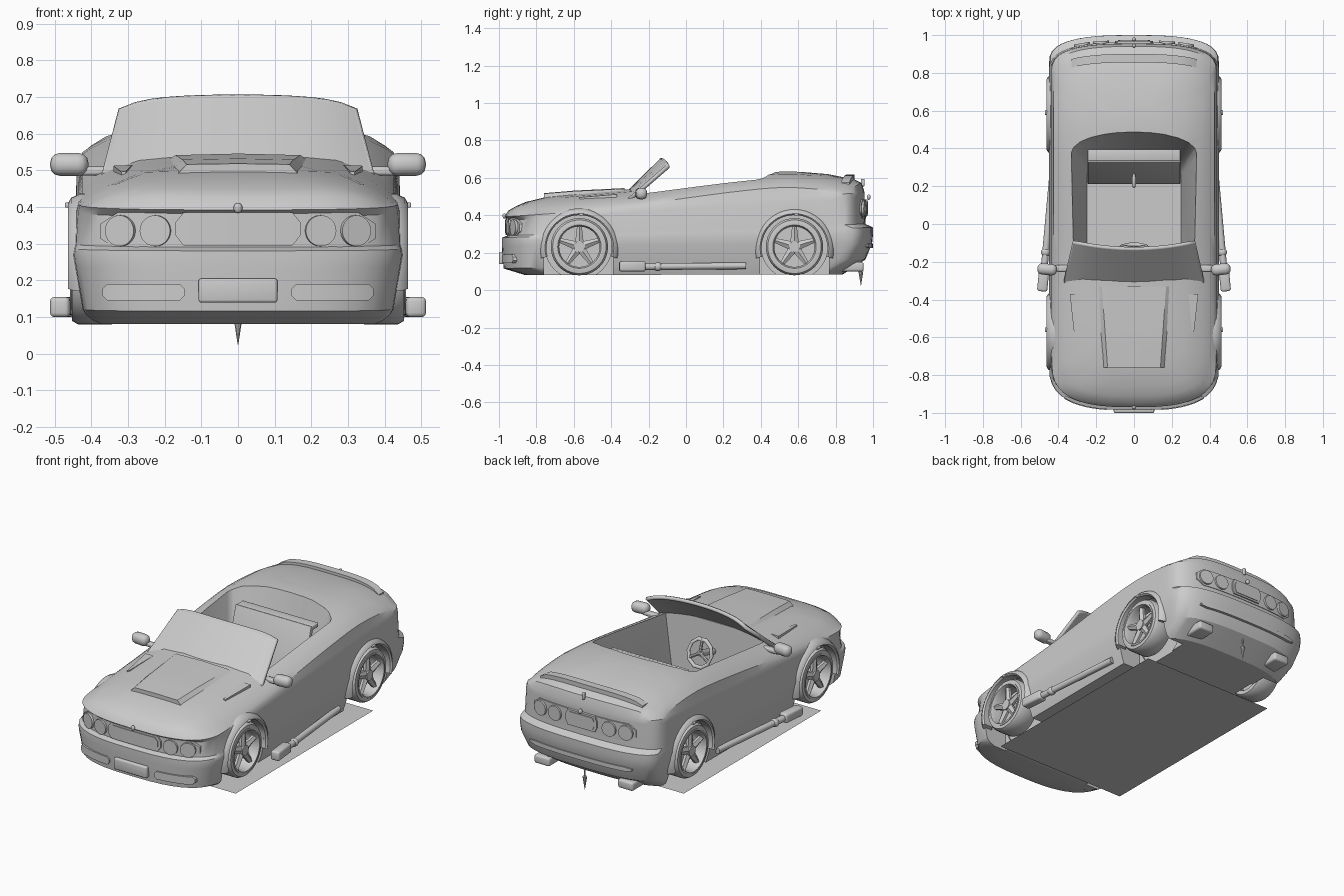
import bpy, bmesh
from math import sin, cos, pi, radians
from mathutils import Vector, Matrix

if "Cube" in bpy.data.objects:
    bpy.data.objects.remove(bpy.data.objects["Cube"])

grey = bpy.data.materials.new("plain_grey")
grey.use_nodes = True
grey.diffuse_color = (0.6, 0.6, 0.6, 1)
grey.node_tree.nodes["Principled BSDF"].inputs["Base Color"].default_value = (0.6, 0.6, 0.6, 1)


def finish(name, bm, angle=35):
    bmesh.ops.recalc_face_normals(bm, faces=bm.faces)
    me = bpy.data.meshes.new(name)
    bm.to_mesh(me)
    bm.free()
    ob = bpy.data.objects.new(name, me)
    me.materials.append(grey)
    bpy.context.scene.collection.objects.link(ob)
    shade(ob, angle)
    return ob


def shade(ob, angle):
    bpy.ops.object.select_all(action='DESELECT')
    ob.select_set(True)
    bpy.context.view_layer.objects.active = ob
    bpy.ops.object.shade_smooth_by_angle(angle=radians(angle))


def loft(name, rings, closed=False, angle=35):
    """Skin a list of equal point loops."""
    bm = bmesh.new()
    rows = [[bm.verts.new(p) for p in r] for r in rings]
    n = len(rows[0])
    pairs = list(zip(rows, rows[1:])) + ([(rows[-1], rows[0])] if closed else [])
    for a, b in pairs:
        for i in range(n):
            j = (i + 1) % n
            bm.faces.new((a[i], a[j], b[j], b[i]))
    if not closed:
        bm.faces.new(rows[0])
        bm.faces.new(rows[-1])
    return finish(name, bm, angle)


def box(name, loc, size, rot=(0, 0, 0), bevel=0.0):
    bm = bmesh.new()
    bmesh.ops.create_cube(bm, size=1, matrix=Matrix.Diagonal((*size, 1)))
    if bevel:
        bmesh.ops.bevel(bm, geom=bm.edges[:], offset=bevel, segments=3, affect='EDGES', profile=0.5)
    ob = finish(name, bm)
    ob.location, ob.rotation_euler = loc, rot
    return ob


def rod(name, a, b, r1, r2=None, sides=20):
    a, b = Vector(a), Vector(b)
    bm = bmesh.new()
    bmesh.ops.create_cone(bm, cap_ends=True, segments=sides, radius1=r1,
                          radius2=r1 if r2 is None else r2, depth=(b - a).length)
    ob = finish(name, bm)
    ob.location = (a + b) / 2
    ob.rotation_euler = (b - a).to_track_quat('Z', 'Y').to_euler()
    return ob


def ball(name, loc, size):
    bm = bmesh.new()
    bmesh.ops.create_uvsphere(bm, u_segments=20, v_segments=12, radius=1, matrix=Matrix.Diagonal((*size, 1)))
    finish(name, bm).location = loc


# Body surface rules: centre line height, crown across, rounded plan corners
TOP = [(-1, .39), (-.95, .425), (-.88, .465), (-.77, .495), (-.6, .515), (-.3, .54), (-.2, .55), (0, .578),
       (.2, .605), (.4, .628), (.55, .637), (.75, .622), (.9, .592), (1, .54)]
FRONT, REAR = .24, .15


def top(x, y):
    for (a, p), (b, q) in zip(TOP, TOP[1:]):
        if y <= b:
            return p + (q - p) * (y - a) / (b - a) - .09 * (abs(x) / .43) ** 4


def bow(x, deep):
    return deep * (1 - (1 - min(1, abs(x) / .45) ** 2.8) ** (1 / 2.8))


def plan(w, yf, yr, zf=None, zr=None):
    """One loop around the car, starting at the nose centre."""
    k, e = min(1, w / .42), 2 / 2.8
    y0, y1 = yf + FRONT * k, yr - REAR * k
    ang = [pi / 2 * i / 10 for i in range(11)]
    half = [(w * sin(a) ** e, y0 - FRONT * k * max(0, cos(a)) ** e) for a in ang]
    half += [(w, y0 + (y1 - y0) * i / 16) for i in range(1, 16)]
    half += [(w * sin(a) ** e, y1 + REAR * k * max(0, cos(a)) ** e) for a in reversed(ang)]
    pts = half + [(-x, y) for x, y in half[-2:0:-1]]
    return [(x, y, top(x, y) if zf is None else zf + (zr - zf) * (y + 1) / 2) for x, y in pts]


levels = [(.405, -.86, .84, .08, .085), (.425, -.975, .96, .115, .165), (.445, -.985, .995, .235, .25),
          (.45, -.985, 1.0, .265, .30), (.447, -.985, 1.0, .28, .335), (.445, -.955, .96, .29, .355),
          (.44, -.945, .955, .37, .5), (.435, -.97, .955, .39, .525), (.425, -.95, .94), (.40, -.91, .90),
          (.36, -.86, .84), (.27, -.75, .76), (.14, -.55, .62)]
bm = bmesh.new()
rows = [[bm.verts.new(p) for p in plan(*lv)] for lv in levels]
n = len(rows[0])
for a, b in zip(rows, rows[1:]):
    for i in range(n):
        j = (i + 1) % n
        bm.faces.new((a[i], a[j], b[j], b[i]))
for r in (rows[0], rows[-1]):
    for i in range(n // 2):
        q = (r[i], r[i + 1], r[(n - i - 1) % n], r[(n - i) % n])
        bm.faces.new(list(dict.fromkeys(q)))
body = finish("body_shell", bm)


# Openings: tapered cockpit and four wheel wells
def opening(w, yf, yr, z):
    back = [(w * cos(a), yr - .1 + .1 * sin(a), z) for a in (pi * i / 12 for i in range(13))]
    return [(-w, yf, z), (w, yf, z)] + back


cutters = [loft("cockpit_cutter", [opening(.25, -.24, .36, .14), opening(.355, -.28, .51, .72)])]
for y in (-.575, .58):
    for s in (-1, 1):
        cutters.append(rod("well_cutter", (s * .28, y, .235), (s * .6, y, .235), .178, sides=40))
        cutters.append(box("well_base_cutter", (s * .44, y, .12), (.3, .37, .22)))
bpy.context.view_layer.update()
for c in cutters:
    m = body.modifiers.new("cut", 'BOOLEAN')
    m.object, m.operation, m.solver = c, 'DIFFERENCE', 'EXACT'
dg = bpy.context.evaluated_depsgraph_get()
cut = bpy.data.meshes.new_from_object(body.evaluated_get(dg))
body.modifiers.clear()
body.data = cut
for c in cutters:
    bpy.data.objects.remove(c)
shade(body, 30)

# Flat sheet on the ground beneath the car
bm = bmesh.new()
bmesh.ops.create_grid(bm, x_segments=1, y_segments=1, size=1, matrix=Matrix.Diagonal((.43, .635, 1, 1)))
finish("ground_sheet", bm)


# Panels that follow the bowed nose and tail
def panel(name, x0, x1, z0, z1, y, depth, crown=0):
    s, deep = (1, REAR) if y > 0 else (-1, FRONT)
    rings = []
    for i in range(17):
        x = x0 + (x1 - x0) * i / 16
        ya = y - s * bow(x, deep)
        d = crown * (abs(x) / .43) ** 4
        pinch = .3 * (z1 - z0) * (i in (0, 16))
        rings.append([(x, ya, z0 - d + pinch), (x, ya, z1 - d - pinch),
                      (x, ya - s * depth, z1 - d - pinch), (x, ya - s * depth, z0 - d + pinch)])
    return loft(name, rings)


for tag, s, y, z, deep, lamps, wide, mid in (("front", -1, .956, .335, FRONT, (.225, .32), .375, .17),
                                             ("rear", 1, .962, .435, REAR, (.175, .275), .33, .1)):
    panel(tag + "_light_surround", -wide, wide, z - .052, z + .05, s * y, .03)
    panel(tag + "_centre_grille", -mid, mid, z - .04, z + .05, s * (y + .008), .03)
    panel(tag + "_grille_mesh", .015 - mid, mid - .015, z - .03, z + .04, s * (y + .012), .03)
    for x in [k * v for v in lamps for k in (-1, 1)]:
        out = Vector(((bow(x + .01, deep) - bow(x - .01, deep)) / .02, s, 0)).normalized()
        c = Vector((x, s * (y - bow(x, deep)), z))
        rod(tag + "_lamp", c - out * .03, c + out * .01, .044, .042, 28)
    ball(tag + "_badge", (0, s * (y + .015), z + .062), (.012, .01, .014))
for s in (-1, 1):
    panel("fog_lamp", s * .145, s * .37, .145, .19, -.988, .03)
box("front_number_plate", (0, -.985, .172), (.215, .03, .066), bevel=.008)
panel("rear_bumper_slot", -.33, .33, .225, .25, 1.0, .03)
panel("rear_spoiler", -.33, .33, .585, .617, .9, .045, .09)

# Bonnet scoop, open at the front, and vents
sections = []
for i in range(9):
    y = -.76 + .43 * i / 8
    w, rise = .17 + .03 * i / 8, .022 - .014 * i / 8
    sections.append([(-w, y, top(w, y) - .01), (-w + .03, y, top(w, y) + rise), (0, y, top(0, y) + rise),
                     (w - .03, y, top(w, y) + rise), (w, y, top(w, y) - .01)])
loft("bonnet_scoop", sections, angle=15)
for s in (-1, 1):
    loft("bonnet_vent", [[(s * (.315 + .012 * t - dx * (.3 + t)), -.57 + .2 * t, top(.315, -.57 + .2 * t) + dz)
                          for dx, dz in ((-.01, -.015), (.03, -.015), (.03, .006), (-.01, .004))]
                         for t in (i / 6 for i in range(7))])


# Windscreen with frame rail
def screen(t, h):
    x = t * (.365 - .048 * h)
    y = -.325 + .015 * t * t + h * (.185 + .02 * t * t)
    z = .52 - .03 * t * t + h * (.182 + .015 * t * t - .02 * t ** 6)
    return Vector((x, y, z))


ts = [i / 8 - 1 for i in range(17)]
off = Vector((0, .014, -.014))
loft("windscreen_glass", [[screen(t, 0), screen(t, 1), screen(t, 1) + off, screen(t, 0) + off] for t in ts])
rail = [screen(t, 0) for t in ts] + [screen(t, 1) for t in reversed(ts)]
cu = bpy.data.curves.new("windscreen_frame", 'CURVE')
cu.dimensions, cu.bevel_depth, cu.bevel_resolution = '3D', .012, 1
sp = cu.splines.new('POLY')
sp.points.add(len(rail) - 1)
sp.use_cyclic_u = True
for p, v in zip(sp.points, rail):
    p.co = (*(v + off / 2), 1)
cu.materials.append(grey)
bpy.context.scene.collection.objects.link(bpy.data.objects.new("windscreen_frame", cu))

# Interior
box("bench_seat_back", (0, .28, .365), (.49, .025, .4), (radians(-17), 0, 0), .004)
box("bench_headrest", (0, .365, .545), (.49, .06, .025), bevel=.005)
hub = Vector((0, -.13, .415))
rim = []
for a in (2 * pi * i / 10 for i in range(10)):
    rim.append([hub + Vector(((.075 + .01 * cos(b)) * cos(a), -.3 * (.075 + .01 * cos(b)) * sin(a) - .01 * sin(b),
                              (.075 + .01 * cos(b)) * sin(a))) for b in (2 * pi * k / 8 for k in range(8))])
loft("steering_wheel", rim, closed=True, angle=60)
for k in range(3):
    a = pi / 2 + 2 * pi * k / 3
    rod("steering_spoke", hub, hub + Vector((.075 * cos(a), -.022 * sin(a), .075 * sin(a))), .009, sides=8)
rod("steering_column", hub, (0, -.25, .38), .018, sides=12)
rod("gear_lever", (0, .2, .14), (0, .23, .36), .008, sides=10)
ball("gear_knob", (0, .23, .36), (.011, .04, .012))


# Wheels: lathed tyre, rim, five tapered spokes, arch flare
def lathe_x(name, prof, y, z, s, a0=0, a1=2 * pi, steps=40):
    full = a1 - a0 > 6
    angs = [a0 + (a1 - a0) * i / steps for i in range(steps + (not full))]
    return loft(name, [[(s * x, y + r * cos(a), z + r * sin(a)) for x, r in prof] for a in angs], closed=full)


for end, y in (("front", -.57), ("rear", .58)):
    for s in (-1, 1):
        z = .232
        lathe_x(end + "_tyre", [(.33, .12), (.33, .143), (.345, .153), (.435, .153), (.452, .143),
                                (.455, .122), (.44, .115), (.36, .115)], y, z, s)
        lathe_x(end + "_rim", [(.36, .118), (.458, .126), (.458, .116), (.44, .108), (.36, .108)], y, z, s)
        rod(end + "_brake_disc", (s * .35, y, z), (s * .375, y, z), .112, sides=32)
        rod(end + "_hub", (s * .36, y, z), (s * .448, y, z), .03)
        for k in range(5):
            a = pi / 2 + 2 * pi * k / 5
            u, v = Vector((0, cos(a), sin(a))), Vector((0, -sin(a), cos(a)))
            loft(end + "_spoke", [[Vector((s * x, y, z)) + u * r + v * (w * k) for x, k in
                                   ((.42, -1), (.435, -1), (.446, 0), (.435, 1), (.42, 1))]
                                  for r, w in ((.01, .024), (.115, .012))], angle=20)
        lathe_x(end + "_arch_flare", [(.40, .176), (.455, .176), (.464, .184), (.455, .2), (.43, .212), (.38, .212)],
                y, .225, s, radians(-15), radians(195), 28)
        box(end + "_arch_badge", (s * .462, y + .01, .405), (.02, .025, .014), bevel=.004)

# Side exhausts, mirrors, rear tips
for s in (-1, 1):
    box("side_silencer", (s * .48, -.287, .127), (.054, .14, .055), (0, 0, s * .1), .012)
    ball("side_exhaust_joint", (s * .468, -.15, .125), (.024, .024, .024))
    rod("side_exhaust_pipe", (s * .475, -.23, .125), (s * .425, .32, .13), .018)
    box("mirror_stalk", (s * .39, -.235, .498), (.1, .035, .024), bevel=.008)
    box("mirror_housing", (s * .46, -.24, .516), (.104, .06, .062), (0, 0, s * .1), .026)
    box("rear_exhaust_tip", (s * .27, .865, .125), (.1, .17, .05), bevel=.012)
rod("rear_hanging_spike", (0, .935, .1), (0, .935, .025), .013, .001, 10)
rod("rear_spike_stem", (0, .935, .2), (0, .935, .1), .005, sides=8)
box("tail_badge", (0, .945, .575), (.016, .02, .04), bevel=.005)
